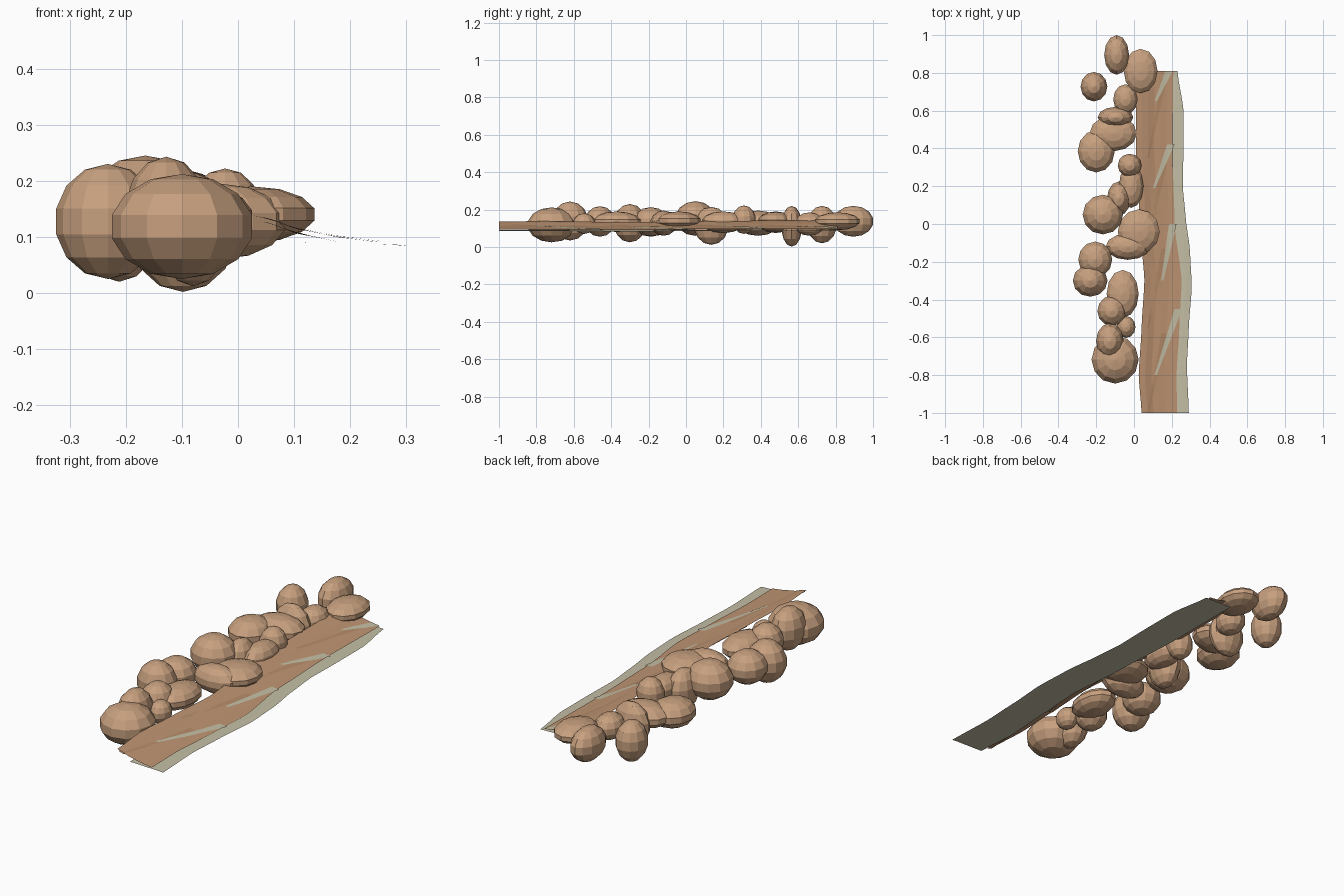
import bpy, math

if "Cube" in bpy.data.objects:
    bpy.data.objects.remove(bpy.data.objects["Cube"])

def material(name, rgb):
    m = bpy.data.materials.new(name)
    m.diffuse_color = (*rgb, 1)
    m.use_nodes = True
    m.node_tree.nodes["Principled BSDF"].inputs["Base Color"].default_value = m.diffuse_color
    return m

STONE = material("tan_stone", (0.57, 0.35, 0.21))
EARTH = material("earth", (0.52, 0.30, 0.17))
DARK = material("dark_earth", (0.46, 0.26, 0.14))
SAND = material("pale_sand", (0.55, 0.52, 0.38))

def interp(points, t):
    """Smooth interpolation through (t, value) points."""
    if t <= points[0][0]:
        return points[0][1]
    for (a, va), (b, vb) in zip(points, points[1:]):
        if t <= b:
            s = (t - a) / (b - a)
            s = 0.5 * s + 0.5 * s * s * (3 - 2 * s)
            return va + (vb - va) * s
    return points[-1][1]

LEFT = [(-1, .04), (-.8, .025), (-.55, .04), (-.3, .055), (0, .03), (.4, .01), (.81, .01)]
RIGHT = [(-1, .29), (-.75, .28), (-.55, .29), (-.33, .306), (-.15, .297), (.05, .272),
         (.2, .258), (.4, .262), (.6, .262), (.81, .23)]
MIDDLE = [(-1, .228), (-.8, .225), (-.55, .24), (-.3, .252), (0, .215), (.4, .203), (.81, .208)]
SLOPE = [(0, .143), (.05, .134), (.11, .113), (.19, .098), (.25, .091), (.31, .084)]

def mesh_object(name, verts, faces, mat):
    me = bpy.data.meshes.new(name)
    me.from_pydata(verts, [], faces)
    me.materials.append(mat)
    ob = bpy.data.objects.new(name, me)
    bpy.context.collection.objects.link(ob)

def ribbon(name, y0, y1, left, right, height, mat, rows=36, cols=6):
    """Sheet between two edge functions of y, lying on a height function of x."""
    verts, faces = [], []
    for i in range(rows + 1):
        y = y0 + (y1 - y0) * i / rows
        a, b = left(y), right(y)
        for j in range(cols + 1):
            x = a + (b - a) * j / cols
            verts.append((x, y, height(x)))
    w = cols + 1
    for i in range(rows):
        for j in range(cols):
            k = i * w + j
            faces.append((k, k + 1, k + w + 1, k + w))
    mesh_object(name, verts, faces, mat)

# Pale shore sheet, lower layer
ribbon("shore_sand", -1, .81, lambda y: interp(LEFT, y) + .07, lambda y: interp(RIGHT, y),
       lambda x: .091 - .025 * max(0, x - .1) - .1 * max(0, x - .28), SAND)
# Brown sloping bank on top
ribbon("earth_bank", -1, .81, lambda y: interp(LEFT, y), lambda y: interp(MIDDLE, y),
       lambda x: interp(SLOPE, x), EARTH)

# Slanted strata: tapered slivers running diagonally across the bank
def sliver(name, y0, x0, y1, x1, width, lift, mat):
    def side(sign):
        def f(y):
            t = (y - y0) / (y1 - y0)
            return x0 + (x1 - x0) * t + sign * width * (.3 + .7 * t) / 2
        return f
    ribbon(name, y0, y1, side(-1), side(1), lambda x: interp(SLOPE, x) + lift, mat, 10, 2)

for i, (y0, x0, y1, x1) in enumerate([(-.8, .115, -.45, .235), (-.3, .15, .0, .205),
                                      (.19, .105, .42, .195), (.65, .115, .81, .185)]):
    sliver(f"sand_patch_{i+1}", y0, x0, y1, x1, .04, .002, SAND)
for i in range(4):
    y0 = -1 + .45 * i
    sliver(f"dark_layer_{i+1}", y0, .075, y0 + .42, .16, .03, .001, DARK)
    sliver(f"under_layer_{i+1}", y0, .06, y0 + .42, .13, .09, -.008, DARK)

# Boulders: x, y, radius x, radius y, bottom z, top z
BOULDERS = [
    (-.092, .895, .066, .105, .055, .22), (.035, .81, .09, .117, .09, .185),
    (-.212, .727, .071, .078, .02, .22), (-.045, .66, .065, .08, .06, .185),
    (-.098, .565, .094, .055, .002, .22), (-.11, .48, .125, .095, .075, .19),
    (-.2, .385, .098, .112, .06, .195), (-.023, .31, .063, .062, .07, .222),
    (-.015, .2, .065, .115, .075, .19), (-.08, .135, .063, .09, .012, .215),
    (-.165, .05, .107, .105, .06, .245), (.025, -.04, .111, .118, .09, .19),
    (-.033, -.12, .117, .07, .06, .195), (-.205, -.188, .09, .095, .055, .213),
    (-.232, -.3, .092, .085, .025, .23), (-.06, -.37, .085, .127, .08, .19),
    (-.118, -.46, .076, .08, .055, .218), (-.042, -.545, .05, .058, .07, .18),
    (-.128, -.62, .073, .095, .035, .243), (-.1, -.718, .125, .127, .025, .212)]
for i, (x, y, rx, ry, lo, hi) in enumerate(BOULDERS):
    bpy.ops.mesh.primitive_uv_sphere_add(segments=12, ring_count=7, radius=1,
                                         location=(x, y, (lo + hi) / 2))
    ob = bpy.context.object
    ob.name = f"boulder_{i+1}"
    ob.scale = (rx / .975, ry / .975, (hi - lo) / 2)
    ob.data.materials.append(STONE)
